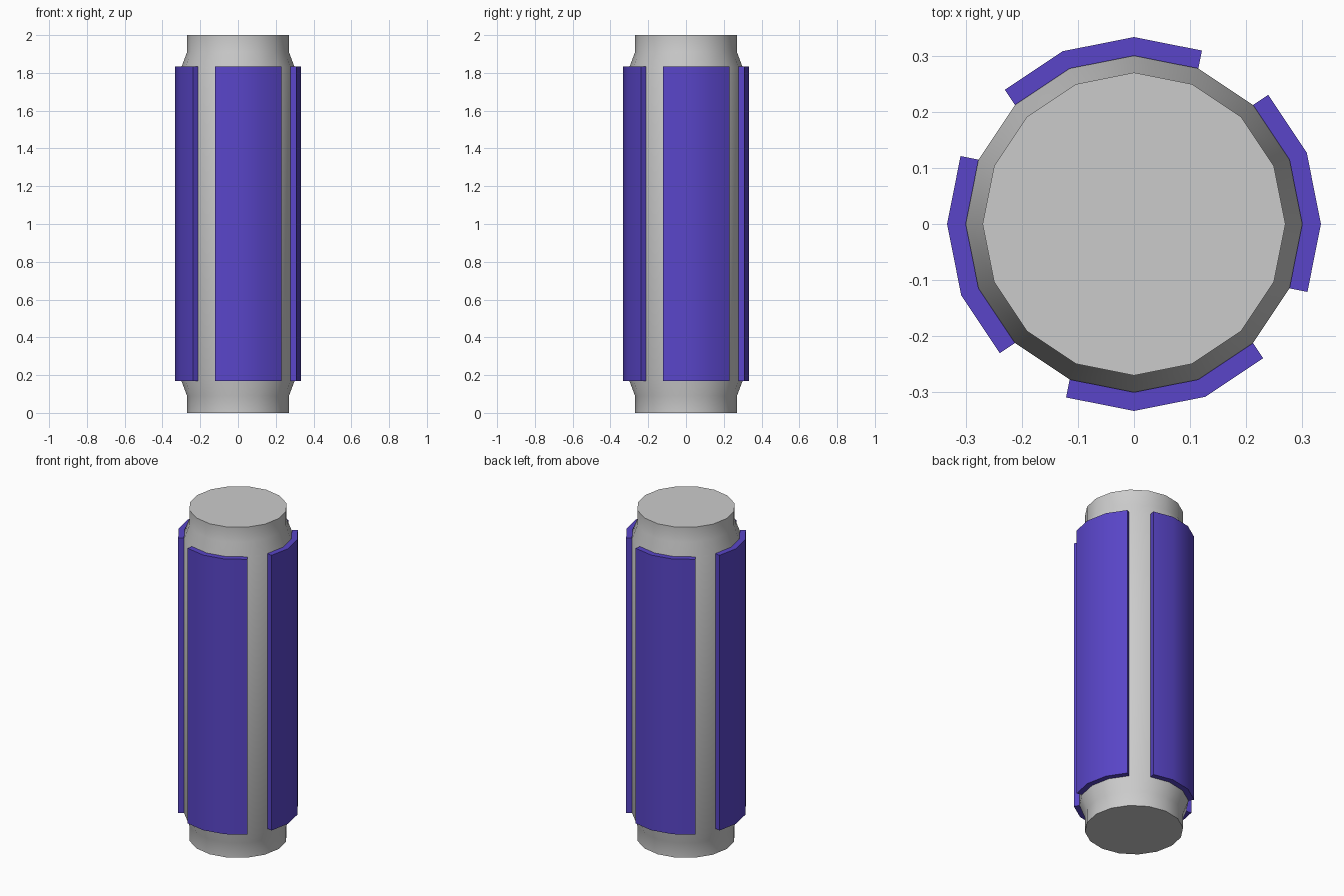
import bpy, bmesh
from math import cos, sin, radians, pi
from mathutils import Matrix

if "Cube" in bpy.data.objects:
    bpy.data.objects.remove(bpy.data.objects["Cube"])

SIDES = 16
STEP = 2 * pi / SIDES


def make_object(name, bm, angle, material=None):
    bmesh.ops.recalc_face_normals(bm, faces=bm.faces)
    mesh = bpy.data.meshes.new(name)
    bm.to_mesh(mesh)
    bm.free()
    obj = bpy.data.objects.new(name, mesh)
    bpy.context.collection.objects.link(obj)
    if material:
        mesh.materials.append(material)
    bpy.ops.object.select_all(action='DESELECT')
    obj.select_set(True)
    bpy.context.view_layer.objects.active = obj
    bpy.ops.object.shade_smooth_by_angle(angle=radians(angle))
    return obj


# Cylinder body with a narrower neck at each end
profile = [(0.27, 0.0), (0.27, 0.09), (0.30, 0.17),
           (0.30, 1.83), (0.27, 1.91), (0.27, 2.0)]
bm = bmesh.new()
rings = [[bm.verts.new((r * cos(i * STEP), r * sin(i * STEP), z))
          for i in range(SIDES)] for r, z in profile]
for low, high in zip(rings, rings[1:]):
    for i in range(SIDES):
        j = (i + 1) % SIDES
        bm.faces.new((low[i], low[j], high[j], high[i]))
bm.faces.new(rings[0])
bm.faces.new(rings[-1])
body = make_object("body", bm, 30)
# Crisp crease where each neck meets the shoulder
sharp = body.data.attributes["sharp_edge"]
for e in body.data.edges:
    zs = [body.data.vertices[v].co.z for v in e.vertices]
    if all(abs(z - 0.09) < 0.001 or abs(z - 1.91) < 0.001 for z in zs):
        sharp.data[e.index].value = True

# Four raised panels, each wrapping three sides of the body
blue = bpy.data.materials.new("panel_blue")
blue.diffuse_color = (0.10, 0.06, 0.58, 1.0)
blue.use_nodes = True
blue.node_tree.nodes["Principled BSDF"].inputs["Base Color"].default_value = blue.diffuse_color
R, T, Z0, Z1 = 0.30, 0.0327, 0.17, 1.835


def panel_section(start):
    inner, outer = [], []
    for k in range(4):
        a = (start + k) * STEP
        p = (R * cos(a), R * sin(a))
        # end points step out square to their face, inner ones along the corner
        n = a + (STEP / 2 if k == 0 else -STEP / 2 if k == 3 else 0)
        t = T if k in (0, 3) else T / cos(STEP / 2)
        inner.append(p)
        outer.append((p[0] + t * cos(n), p[1] + t * sin(n)))
    return inner + outer[::-1]


for n, side in enumerate(("right", "back", "left", "front")):
    bm = bmesh.new()
    face = bm.faces.new([bm.verts.new((x, y, Z0))
                         for x, y in panel_section(-1 + 4 * n)])
    ext = bmesh.ops.extrude_face_region(bm, geom=[face], use_keep_orig=True)
    top = [g for g in ext["geom"] if isinstance(g, bmesh.types.BMVert)]
    bmesh.ops.translate(bm, verts=top, vec=(0, 0, Z1 - Z0))
    make_object("panel_" + side, bm, 30, blue)
